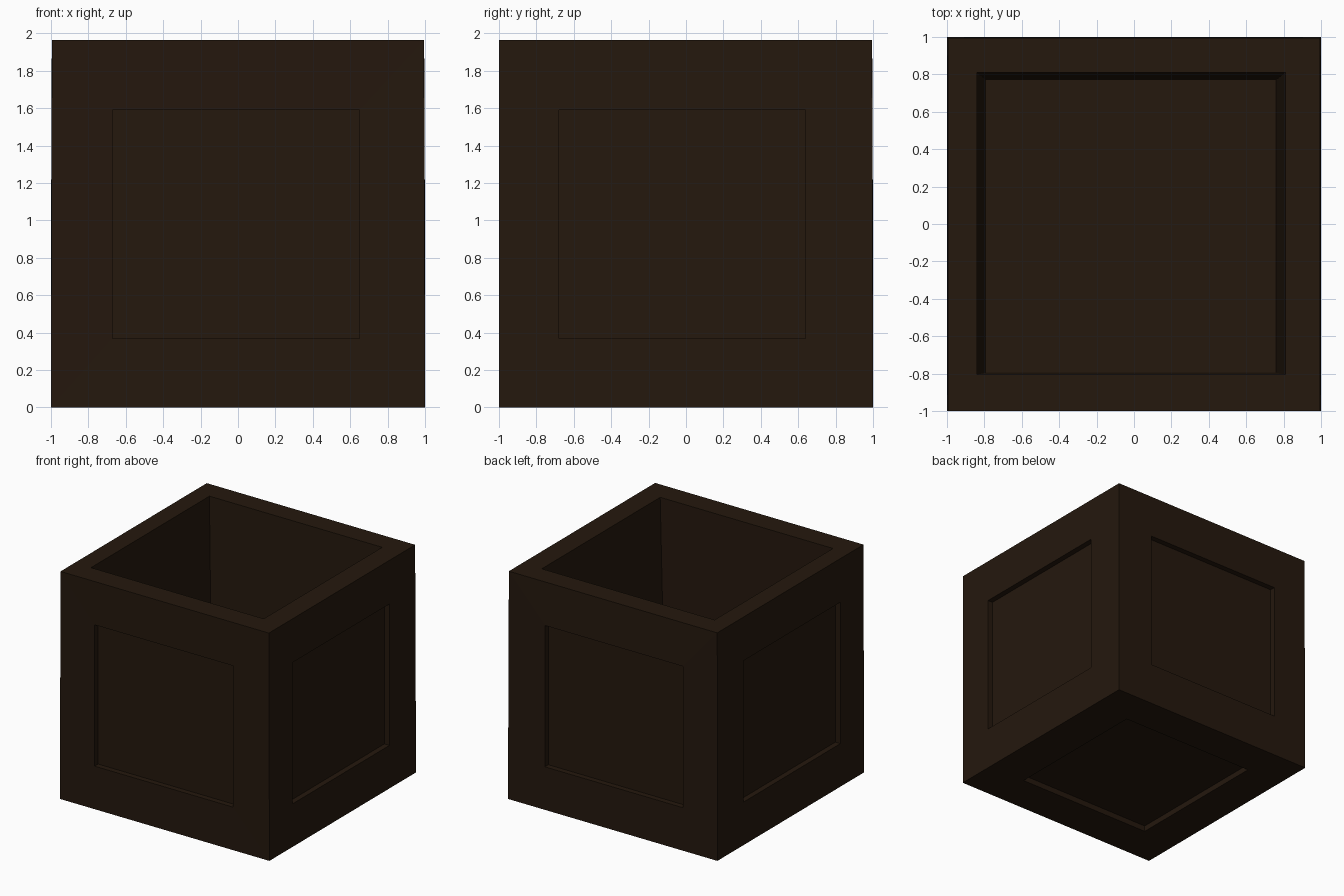
import bpy, bmesh
from mathutils import Vector

if "Cube" in bpy.data.objects:
    bpy.data.objects.remove(bpy.data.objects["Cube"])

H = 1.965      # total height
D = 0.05       # panel recess depth
FLOOR = 0.2    # inside floor height

bm = bmesh.new()


def rect(axis, level, u, v):
    """Four corners of a rectangle lying across the given axis."""
    pts = []
    for a, b in ((u[0], v[0]), (u[1], v[0]), (u[1], v[1]), (u[0], v[1])):
        p = [a, b]
        p.insert(axis, level)
        pts.append(Vector(p))
    return pts


def inset_side(*rings):
    """Bridge successive rings of four corners and cap the last one."""
    loops = [[bm.verts.new(p) for p in ring] for ring in rings]
    for r, s in zip(loops, loops[1:]):
        for i in range(4):
            j = (i + 1) % 4
            bm.faces.new((r[i], r[j], s[j], s[i]))
    bm.faces.new(loops[-1])


def lean(ring):
    """Draw the upper corners in very slightly."""
    for p in ring:
        if p.z > 1:
            p.x *= 0.995
            p.y = min(p.y, 0.995)
    return ring


full, tall = (-1, 1), (0, H)

# Four walls with recessed panels
for axis, u in ((1, (-0.67, 0.65)), (0, (-0.68, 0.64))):
    for s in (-1, 1):
        inset_side(lean(rect(axis, s, full, tall)),
                   rect(axis, s * 0.998, u, (0.37, 1.59)),
                   rect(axis, s * (1 - D), u, (0.37, 1.59)))

# Recessed underside
under = ((-0.66, 0.64), (-0.65, 0.67))
inset_side(rect(2, 0, full, full), rect(2, 0, *under), rect(2, D, *under))

# Rim and tapered hollow
inset_side(lean(rect(2, H, full, full)),
           rect(2, H, (-0.84, 0.81), (-0.805, 0.81)),
           rect(2, FLOOR, (-0.79, 0.76), (-0.795, 0.77)))

bmesh.ops.remove_doubles(bm, verts=bm.verts, dist=0.0005)
bmesh.ops.recalc_face_normals(bm, faces=bm.faces)

mesh = bpy.data.meshes.new("planter_box")
bm.to_mesh(mesh)
bm.free()
box = bpy.data.objects.new("planter_box", mesh)
bpy.context.collection.objects.link(box)

# Dark wood colour
wood = bpy.data.materials.new("dark_wood")
wood.diffuse_color = (0.018, 0.009, 0.004, 1)
wood.use_nodes = True
wood.node_tree.nodes["Principled BSDF"].inputs["Base Color"].default_value = wood.diffuse_color
mesh.materials.append(wood)
